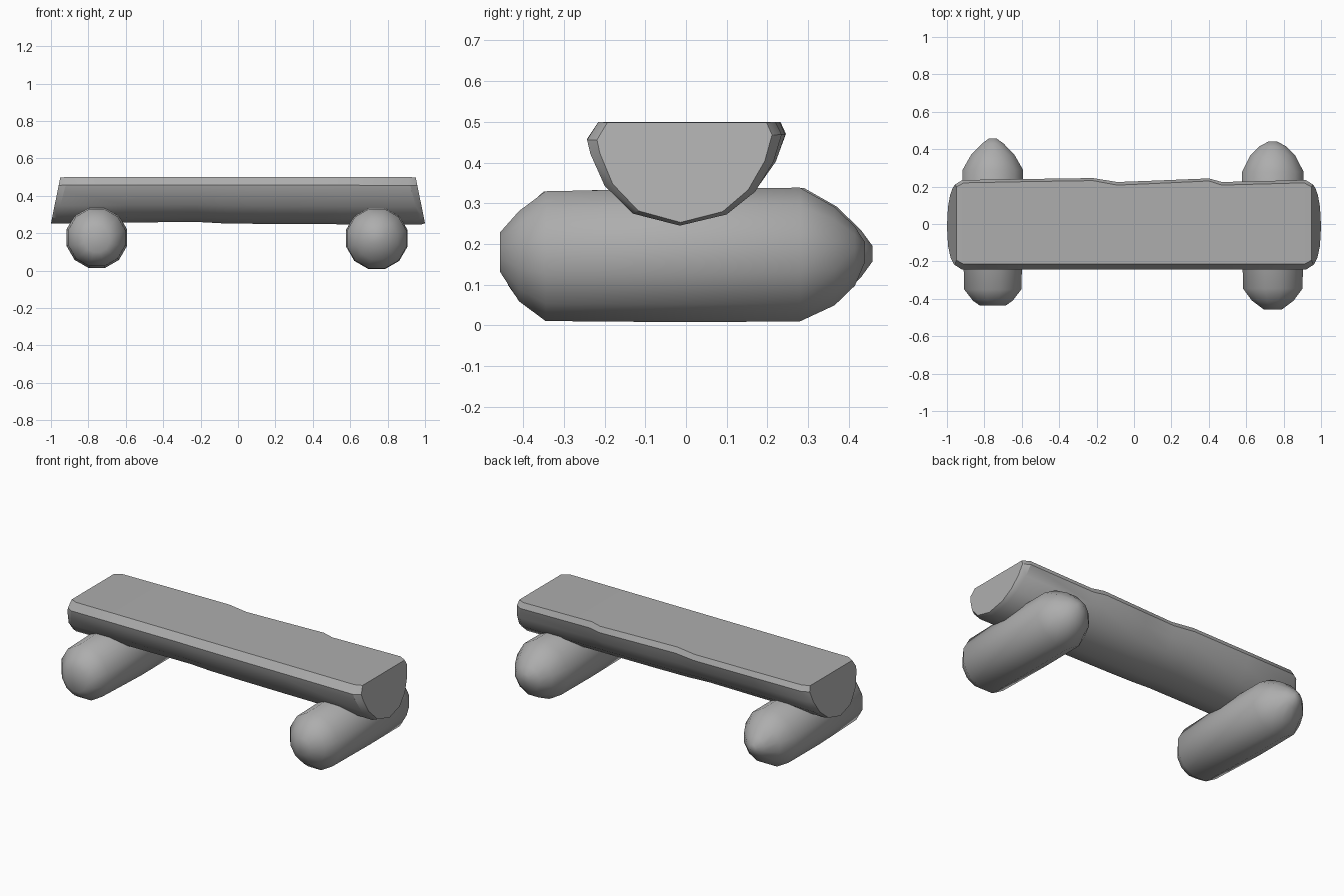
import bpy, bmesh, math

# Remove the default cube
cube = bpy.data.objects.get("Cube")
if cube:
    bpy.data.objects.remove(cube)

# One flat colour
GREY = (0.42, 0.42, 0.42, 1)
mat = bpy.data.materials.new("stone_grey")
mat.use_nodes = True
mat.diffuse_color = GREY
mat.node_tree.nodes["Principled BSDF"].inputs["Base Color"].default_value = GREY


def loft(name, rings, angle):
    """Skin a row of equal-length rings, cap both ends and shade smooth by angle."""
    bm = bmesh.new()
    rows = [[bm.verts.new(p) for p in ring] for ring in rings]
    n = len(rows[0])
    for a, b in zip(rows, rows[1:]):
        for i in range(n):
            j = (i + 1) % n
            bm.faces.new((a[i], a[j], b[j], b[i]))
    bm.faces.new(rows[0])
    bm.faces.new(rows[-1])
    bmesh.ops.recalc_face_normals(bm, faces=bm.faces)
    mesh = bpy.data.meshes.new(name)
    bm.to_mesh(mesh)
    bm.free()
    mesh.materials.append(mat)
    obj = bpy.data.objects.new(name, mesh)
    bpy.context.collection.objects.link(obj)
    bpy.ops.object.select_all(action="DESELECT")
    obj.select_set(True)
    bpy.context.view_layer.objects.active = obj
    bpy.ops.object.shade_smooth_by_angle(angle=math.radians(angle))
    return obj


# Half-log seat: cross-section in (y, z), flat side up
SECTION = [(-0.215, 0.5), (-0.243, 0.455), (-0.235, 0.42), (-0.2, 0.34),
           (-0.13, 0.27), (-0.015, 0.24), (0.1, 0.268), (0.17, 0.325),
           (0.215, 0.4), (0.235, 0.468), (0.22, 0.5)]
TOP, BOTTOM = 0.5, 0.24


def seat_ring(side, top_x, low_x, inset=0.0, lift=0.0, back=0.0):
    ring = []
    for y, z in SECTION:
        low = (TOP - z) / (TOP - BOTTOM)
        x = side * (top_x + (low_x - top_x) * low)
        y = y * (1 - inset) + (back * (1 - low) if y > 0.2 else 0)
        ring.append((x, y, z + (lift + inset * 0.15) * low - inset * 0.02))
    return ring


rings = [seat_ring(-1, 0.95, 1.0, inset=0.1),
         seat_ring(-1, 0.91, 0.975, lift=0.012)]
# Worn stations along the seat: x, lift of the underside, shift of the back edge
for x, lift, back in ((-0.6, 0.017, 0.006), (-0.22, 0.02, 0.012), (-0.09, 0.013, -0.012),
                      (0.1, 0.01, -0.004), (0.4, 0.008, 0.01), (0.47, 0.008, -0.012)):
    rings.append(seat_ring(1, x, x, lift=lift, back=back))
rings += [seat_ring(1, 0.91, 0.975, lift=0.005),
          seat_ring(1, 0.95, 1.0, inset=0.1)]
loft("seat", rings, 32)


# Round log supports with blunt tapered ends
def log(name, cx, cz, profile, sides=12):
    rings = []
    for y, r, dz in profile:
        rings.append([(cx + r * math.cos(math.tau * (i + 0.5) / sides), y,
                       cz + dz + r * math.sin(math.tau * (i + 0.5) / sides))
                      for i in range(sides)])
    return loft(name, rings, 45)


log("left_support", 0.742, 0.17,
    [(-0.457, 0.05, 0.01), (-0.41, 0.115, 0), (-0.345, 0.165, 0), (0, 0.17, 0.002),
     (0.28, 0.17, 0.004), (0.365, 0.125, 0), (0.415, 0.075, 0), (0.44, 0.025, 0.01)])
log("right_support", -0.755, 0.176,
    [(-0.437, 0.07, -0.01), (-0.41, 0.11, -0.01), (-0.35, 0.158, 0), (0, 0.168, 0),
     (0.29, 0.167, 0), (0.37, 0.12, 0), (0.43, 0.06, 0), (0.458, 0.02, 0)])
